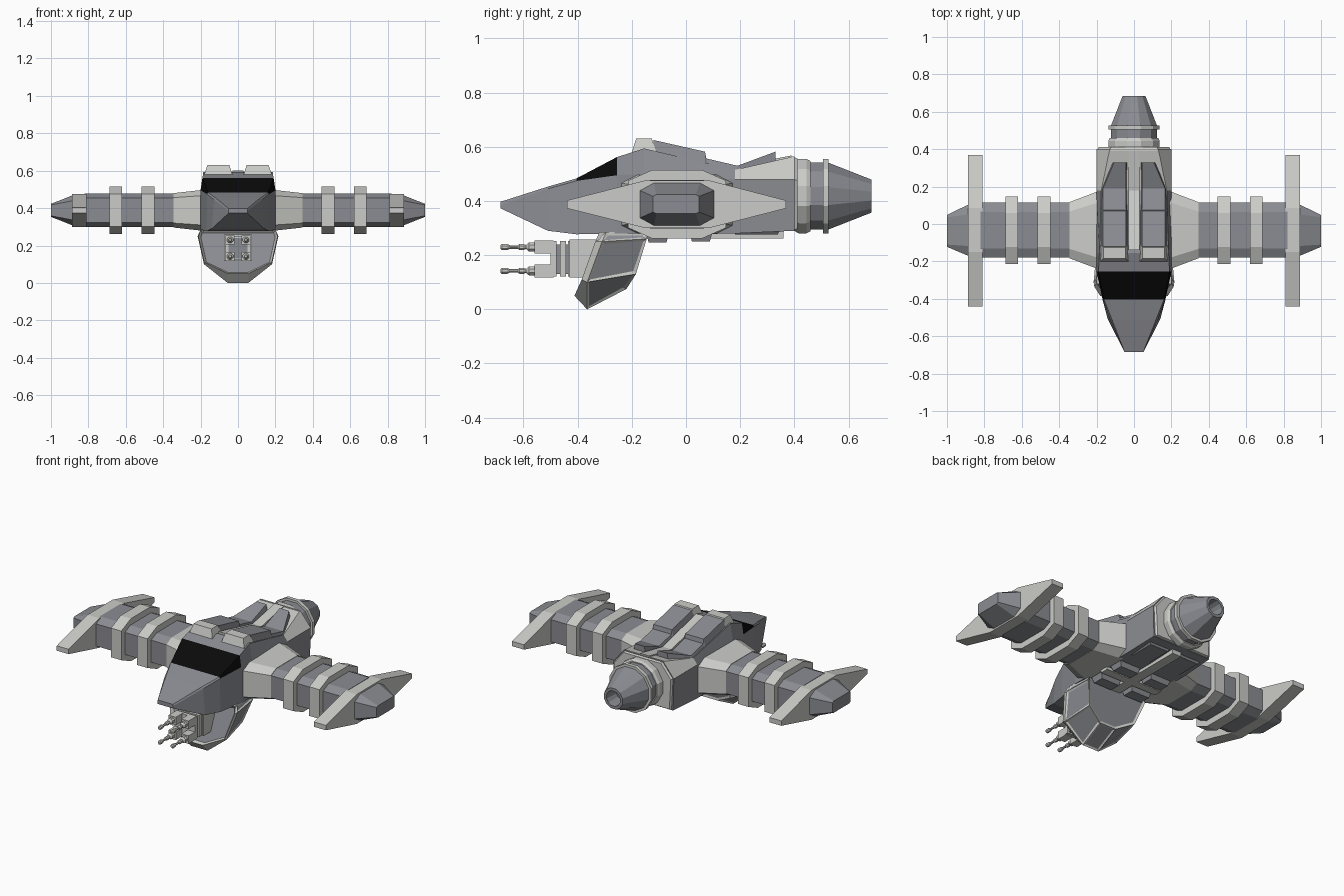
import bpy, bmesh, math

if "Cube" in bpy.data.objects:
    bpy.data.objects.remove(bpy.data.objects["Cube"])

def material(name, c):
    m = bpy.data.materials.new(name)
    m.diffuse_color = (*c, 1)
    m.use_nodes = True
    m.node_tree.nodes["Principled BSDF"].inputs["Base Color"].default_value = m.diffuse_color
    return m

LIGHT = material("light_grey", (0.60, 0.60, 0.58))
MID = material("blue_grey", (0.26, 0.265, 0.29))
BLACK = material("canopy_black", (0.003, 0.003, 0.003))
DARK = material("dark_grey", (0.09, 0.09, 0.095))

def finish(name, bm, mats, mirror=False, rule=None):
    bmesh.ops.recalc_face_normals(bm, faces=bm.faces)
    bm.normal_update()
    if rule:
        for f in bm.faces:
            f.material_index = rule(f.calc_center_median(), f.normal)
    me = bpy.data.meshes.new(name)
    bm.to_mesh(me)
    bm.free()
    ob = bpy.data.objects.new(name, me)
    bpy.context.collection.objects.link(ob)
    for m in mats:
        me.materials.append(m)
    if mirror:
        ob.modifiers.new("mirror", 'MIRROR')
    return ob

def loft_bm(rings, cap=True):
    bm = bmesh.new()
    vs = [[bm.verts.new(p) for p in r] for r in rings]
    n = len(rings[0])
    for a, b in zip(vs, vs[1:]):
        for i in range(n):
            j = (i + 1) % n
            bm.faces.new((a[i], a[j], b[j], b[i]))
    if cap:
        bm.faces.new(vs[0])
        bm.faces.new(vs[-1][::-1])
    return bm

def loft(name, rings, mats, mirror=False, rule=None):
    return finish(name, loft_bm(rings), mats, mirror, rule)

def box(name, x0, x1, y0, y1, z0, z1, mat, mirror=False, taper=0):
    t = taper
    return loft(name, [[(x0, y0, z0), (x1, y0, z0), (x1, y1, z0), (x0, y1, z0)],
                       [(x0 + t, y0 + t, z1), (x1 - t, y0 + t, z1),
                        (x1 - t, y1 - t, z1), (x0 + t, y1 - t, z1)]], [mat], mirror)

def octagon(x, hy, hz, cy, cz, yc=-0.033, zc=0.388):
    q = [(hy, hz - cz), (hy - cy, hz), (cy - hy, hz), (-hy, hz - cz),
         (-hy, cz - hz), (cy - hy, -hz), (hy - cy, -hz), (hy, cz - hz)]
    return [(x, yc + a, zc + b) for a, b in q]

def lathe(name, profile, mat, x=0, zc=0.418, n=12, mirror=False):
    rings = [[(x + r * math.cos((i + .5) * math.tau / n), y,
               zc + r * math.sin((i + .5) * math.tau / n)) for i in range(n)]
             for y, r in profile]
    return loft(name, rings, [mat], mirror)

# Fuselage: y, then half width and height of bottom, shoulder and roof
sections = [(-.685, .05, .373, .05, .385, .05, .397),
            (-.51, .14, .29, .128, .445, .118, .453),
            (-.405, .168, .277, .165, .474, .16, .483),
            (-.255, .2, .28, .2, .495, .19, .562),
            (-.155, .2, .28, .2, .50, .185, .594),
            (.18, .2, .28, .2, .48, .175, .515),
            (.40, .195, .29, .2, .48, .13, .565)]
def hull_rule(c, n):
    if -.40 < c.y < -.26 and c.z > .479:
        return 2
    return 1 if c.y > .2 and c.z > .49 else 0
loft("fuselage", [[(xb, y, zb), (xs, y, zs), (xt, y, zt), (-xt, y, zt), (-xs, y, zs), (-xb, y, zb)]
                  for y, xb, zb, xs, zs, xt, zt in sections], [MID, LIGHT, BLACK], rule=hull_rule)

# Roof spine and the two folded roof strakes with front pads
def ridge(name, rows, mat, inset, mirror):
    loft(name, [[(a, y, z0), (b, y, z0), (b - inset, y, z1), (a + inset, y, z1)]
                for y, a, b, z0, z1 in rows], [mat], mirror)
ridge("roof_spine", [(-.14, -.03, .03, .57, .602), (.18, -.03, .03, .48, .527),
                     (.39, -.03, .03, .53, .568)], LIGHT, 0, False)
ridge("roof_strake", [(-.12, .03, .18, .57, .625), (.07, .03, .18, .52, .582),
                      (.075, .03, .18, .52, .557), (.19, .03, .18, .48, .53),
                      (.33, .03, .12, .51, .582)], MID, .014, True)
box("roof_pad", .03, .18, -.2, -.11, .58, .63, LIGHT, True, .016)

# Wings: flared root, spar, bands, blade and tapered tip
loft("wing_root", [octagon(.18, .208, .11, .06, .03), octagon(.20, .205, .108, .06, .03),
                   octagon(.345, .15, .092, .05, .024)], [LIGHT], True)
loft("wing_spar", [octagon(x, .147, .09, .05, .024) for x in (.34, .82)], [MID], True)
for i, x in enumerate((.447, .62)):
    loft(f"wing_band_{i + 1}", [octagon(a, .181, .127, .09, .04) for a in (x, x + .068)], [LIGHT], True)
blade = [(-.44, .373), (-.44, .402), (-.15, .476), (.085, .476),
         (.37, .402), (.37, .373), (.085, .30), (-.15, .30)]
loft("wing_blade", [[(x, y, z) for y, z in blade] for x in (.81, .888)], [LIGHT], True)
loft("wing_tip", [octagon(.88, .14, .082, .055, .03),
                  octagon(1, .085, .035, .012, .006, -.037)], [MID], True)

# Engine: mounting plate, rings and hollow nozzle
plate = [(.2, .48), (.13, .565), (-.13, .565), (-.2, .48), (-.19, .29), (.19, .29)]
loft("engine_plate", [[(x * s, y, .42 + (z - .42) * s) for x, z in plate]
                      for y, s in ((.39, 1), (.412, .94))], [LIGHT])
lathe("engine_front_ring", [(.40, .133), (.415, .142), (.445, .142), (.46, .134)], LIGHT)
lathe("engine_drum", [(.45, .128), (.51, .128)], MID)
lathe("engine_rear_ring", [(.505, .142), (.527, .142)], LIGHT)
lathe("engine_nozzle", [(.52, .13), (.685, .063), (.685, .046), (.60, .040)], MID)

# Chin pod: swept shell with recessed panels
half = [[(.2, -.32, .285), (.212, -.335, .25), (.18, -.385, .11), (.055, -.412, .05)],
        [(.2, -.295, .285), (.216, -.31, .25), (.182, -.365, .10), (.055, -.365, .0)],
        [(.19, -.15, .285), (.2, -.145, .26), (.16, -.185, .13), (.055, -.22, .075)]]
bm = loft_bm([r + [(-x, y, z) for x, y, z in r[::-1]] for r in half])
bmesh.ops.recalc_face_normals(bm, faces=bm.faces)
bm.normal_update()
panels = [f for f in bm.faces if len(f.verts) > 4 or
          (f.calc_center_median().y > -.32 and f.calc_center_median().z < .28)]
for f in panels:
    f.material_index = 1
    front = f.normal.y < -.5
    new = bmesh.ops.inset_individual(bm, faces=[f], thickness=.014, depth=-.02 if front else -.005)
    for g in new['faces']:
        g.material_index = 0
finish("chin_pod", bm, [LIGHT, MID])

# Gun cluster: stacked plates, four sockets and four barrels
box("gun_mount", -.075, .075, -.43, -.30, .118, .258, LIGHT)
box("gun_core", -.05, .05, -.50, -.42, .13, .24, MID)
for i, y in enumerate((-.50, -.465, -.435)):
    box(f"gun_plate_{i + 1}", -.068, .068, y, y + .022, .122, .252, LIGHT)
for tag, z in (("upper", .23), ("lower", .142)):
    box(f"gun_socket_{tag}", .018, .066, -.56, -.49, z - .024, z + .024, LIGHT, True)
    lathe(f"gun_barrel_{tag}", [(-.685, .007), (-.68, .012), (-.66, .012), (-.65, .007),
                                (-.62, .007), (-.615, .012), (-.60, .012), (-.59, .008),
                                (-.58, .018), (-.55, .018)], LIGHT, .042, z, 8, True)

# Belly: cross strip, keel and panels
box("belly_keel", -.03, .03, -.16, .36, .262, .30, LIGHT)
box("belly_strip", -.19, .19, -.05, .0, .262, .30, LIGHT)
for i, (a, b, z) in enumerate(((-.15, -.06, .246), (.01, .10, .25), (.17, .35, .276))):
    loft(f"belly_panel_{i + 1}", [[(x0, y0, zz), (x1, y0, zz), (x1, y1, zz), (x0, y1, zz)]
         for x0, x1, y0, y1, zz in ((.035, .18, a, b, .295), (.045, .165, a + .012, b - .012, z))],
         [MID], True)
